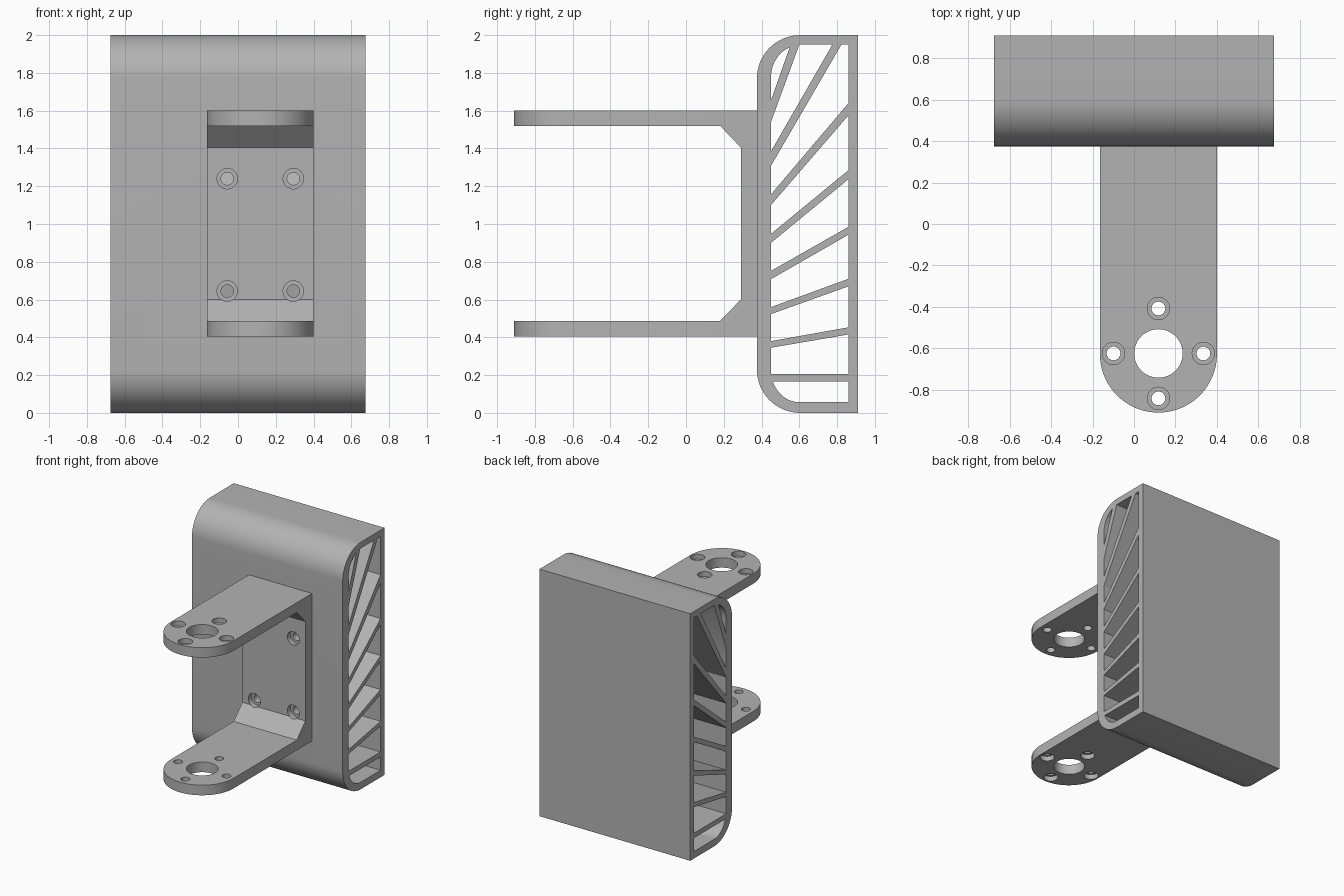
import bpy, bmesh
from math import sin, cos, radians
from mathutils import Matrix

old = bpy.data.objects.get("Cube")
if old:
    bpy.data.objects.remove(old)

grey = bpy.data.materials.new("plain grey")
grey.use_nodes = True
colour = (0.45, 0.45, 0.45, 1)
grey.diffuse_color = colour
grey.node_tree.nodes["Principled BSDF"].inputs["Base Color"].default_value = colour

# Local sketch plane to world: yz sketch along x, xy along z, xz along y
AXES = {
    "x": Matrix(((0, 0, 1, 0), (1, 0, 0, 0), (0, 1, 0, 0), (0, 0, 0, 1))),
    "y": Matrix(((1, 0, 0, 0), (0, 0, 1, 0), (0, 1, 0, 0), (0, 0, 0, 1))),
    "z": Matrix.Identity(4),
}


def arc(cx, cy, rx, ry, start, end, steps=16):
    angles = [radians(start + (end - start) * i / steps) for i in range(steps + 1)]
    return [(cx + rx * cos(a), cy + ry * sin(a)) for a in angles]


def circle(cx, cy, r):
    return arc(cx, cy, r, r, 0, 360, 48)[:-1]


def prism(name, loops, axis, lo, hi):
    """Extrude closed outlines along an axis; inner outlines become holes."""
    curve = bpy.data.curves.new(name, "CURVE")
    curve.dimensions = "2D"
    curve.fill_mode = "BOTH"
    curve.extrude = (hi - lo) / 2
    for loop in loops:
        spline = curve.splines.new("POLY")
        spline.points.add(len(loop) - 1)
        for point, (u, v) in zip(spline.points, loop):
            point.co = (u, v, 0, 1)
        spline.use_cyclic_u = True
    sketch = bpy.data.objects.new(name + " sketch", curve)
    bpy.context.collection.objects.link(sketch)
    graph = bpy.context.evaluated_depsgraph_get()
    mesh = bpy.data.meshes.new_from_object(sketch.evaluated_get(graph))
    bpy.data.objects.remove(sketch)
    mesh.transform(AXES[axis] @ Matrix.Translation((0, 0, (lo + hi) / 2)))
    bm = bmesh.new()
    bm.from_mesh(mesh)
    bmesh.ops.remove_doubles(bm, verts=bm.verts, dist=1e-5)
    bmesh.ops.recalc_face_normals(bm, faces=bm.faces)
    bm.to_mesh(mesh)
    bm.free()
    mesh.materials.clear()
    mesh.materials.append(grey)
    obj = bpy.data.objects.new(name, mesh)
    bpy.context.collection.objects.link(obj)
    return obj


def combine(obj, tool, operation):
    """Apply a boolean and discard the tool."""
    mod = obj.modifiers.new("cut", "BOOLEAN")
    mod.operation = operation
    mod.solver = "EXACT"
    mod.object = tool
    graph = bpy.context.evaluated_depsgraph_get()
    mesh = bpy.data.meshes.new_from_object(obj.evaluated_get(graph))
    obj.modifiers.clear()
    obj.data = mesh
    bpy.data.objects.remove(tool)


# Ribbed block: rounded front corners, hollow cells between fanned ribs
FRONT, BACK, FLOOR, TOP = 0.45, 0.86, 0.057, 1.95
outline = ([(0.91, 0), (0.91, 2)] + arc(0.605, 1.77, 0.23, 0.23, 90, 180)
           + arc(0.605, 0.23, 0.23, 0.23, 180, 270))
# Each rib: front lower, front upper, back lower, back upper heights
ribs = [
    (0.165, 0.205, 0.165, 0.205),
    (0.345, 0.38, 0.415, 0.453),
    (0.523, 0.56, 0.67, 0.71),
    (0.708, 0.752, 0.943, 0.985),
    (0.9, 0.948, 1.237, 1.285),
    (1.1, 1.157, 1.575, 1.64),
]
cells = [[(FRONT, a[1]), (BACK, a[3]), (BACK, b[2]), (FRONT, b[0])]
         for a, b in zip(ribs, ribs[1:])]
cells.append([(FRONT, 1.157), (BACK, 1.64), (BACK, TOP), (0.823, TOP), (FRONT, 1.308)])
cells.append([(FRONT, 1.385), (0.775, TOP), (0.6, TOP), (FRONT, 1.54)])
cells.append([(FRONT, 1.655)] + arc(0.6, 1.775, 0.15, 0.17, 110, 180))
cells.append([(BACK, 0.165), (BACK, FLOOR)] + arc(0.6, 0.227, 0.15, 0.17, 270, 201))
block = prism("ribbed_block", [outline] + cells, "x", -0.675, 0.675)

# Fork bracket: side profile trimmed by a plan with rounded tips
MID, HALF, PIVOT = 0.118, 0.2825, -0.628
profile = [(-1, 0.405), (0.375, 0.405), (0.375, 1.6), (-1, 1.6), (-1, 1.52),
           (0.18, 1.52), (0.29, 1.405), (0.29, 0.6), (0.18, 0.487), (-1, 0.487)]
bracket = prism("fork_bracket", [profile], "x", MID - 0.4, MID + 0.4)
plan = [(MID + HALF, 0.5), (MID - HALF, 0.5)] + arc(MID, PIVOT, HALF, HALF, 180, 360, 48)
combine(bracket, prism("plan", [plan], "z", 0.2, 1.8), "INTERSECT")

# Pivot bores and counterbored bolt holes through both arms
BORE, HEAD = 0.033, 0.054
spots = [(MID + 0.217 * dx, -0.625 + 0.217 * dy)
         for dx, dy in ((1, 0), (-1, 0), (0, 1), (0, -1))]
bolts = [circle(x, y, BORE) for x, y in spots]
heads = [circle(x, y, HEAD) for x, y in spots]
combine(bracket, prism("bores", bolts + [circle(MID, -0.625, 0.117)], "z", 0.3, 1.7),
        "DIFFERENCE")
for lo, hi in ((0.3, 0.445), (1.56, 1.7)):
    combine(bracket, prism("heads", heads, "z", lo, hi), "DIFFERENCE")

# Mounting screw holes through the back plate and the block's front wall
screws = [(x, z) for x in (-0.057, 0.293) for z in (0.645, 1.24)]
for part in (bracket, block):
    combine(part, prism("screws", [circle(x, z, BORE) for x, z in screws], "y", 0.2, 0.47),
            "DIFFERENCE")
combine(bracket, prism("screw heads", [circle(x, z, HEAD) for x, z in screws],
                       "y", 0.2, 0.33), "DIFFERENCE")

# Smooth the curved faces, keep edges sharp
for part in (block, bracket):
    bpy.ops.object.select_all(action="DESELECT")
    part.select_set(True)
    bpy.context.view_layer.objects.active = part
    bpy.ops.object.shade_smooth_by_angle(angle=radians(30))
